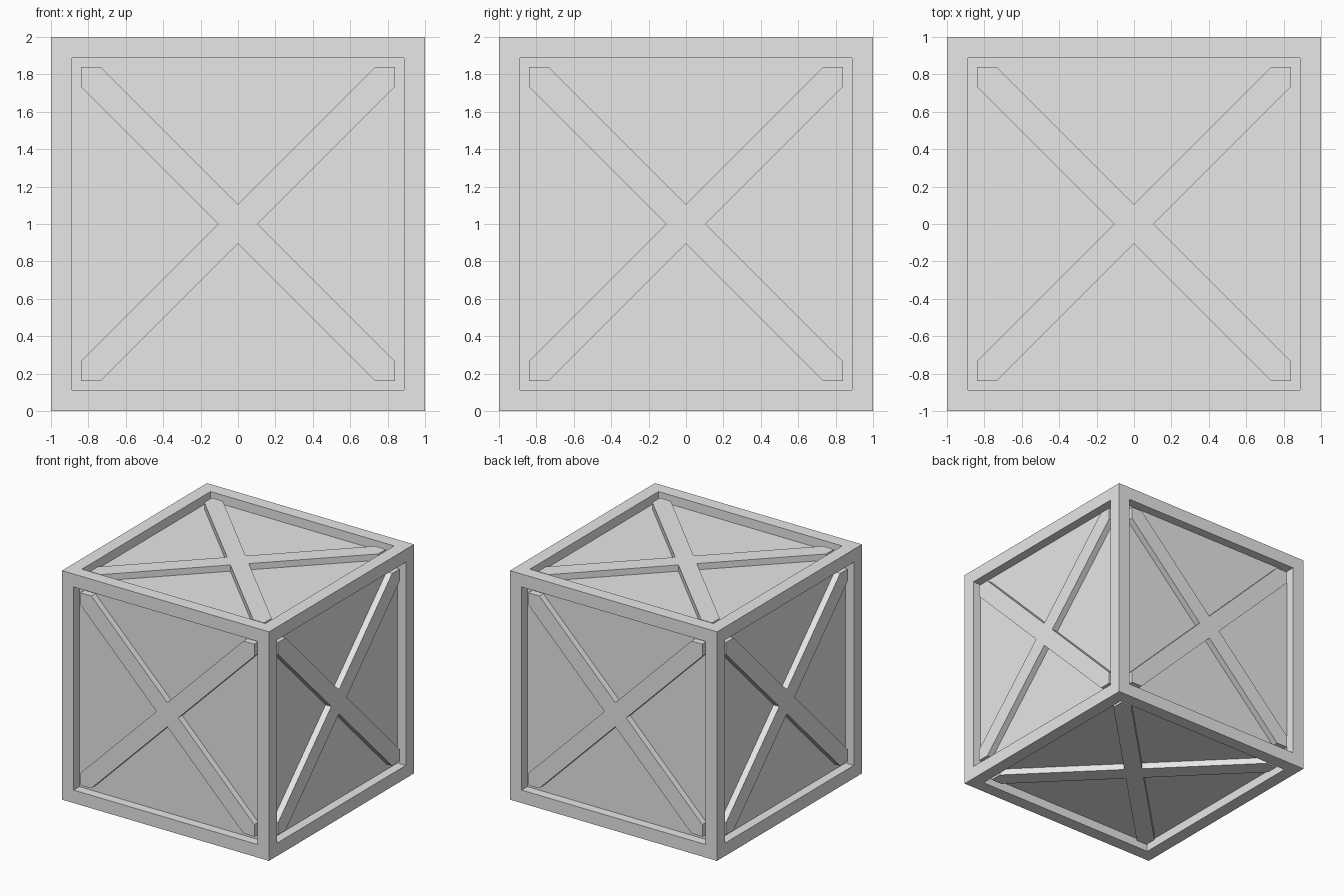
import bpy, bmesh
from math import pi
from mathutils import Matrix, Vector

if "Cube" in bpy.data.objects:
    bpy.data.objects.remove(bpy.data.objects["Cube"], do_unlink=True)

FRAME = 0.16          # width of the frame boards
RECESS = 0.08         # depth of the panels
BRACE_TOP = 0.025     # gap from frame face to brace face
NOTCH = 0.105         # centre to inner corner of the cross
OPEN = 1 - FRAME      # half size of the panel opening

grey = bpy.data.materials.new("light grey")
grey.use_nodes = True
colour = (0.8, 0.8, 0.8, 1)
grey.diffuse_color = colour
grey.node_tree.nodes["Principled BSDF"].inputs["Base Color"].default_value = colour


def finish(bm, name):
    bmesh.ops.recalc_face_normals(bm, faces=bm.faces)
    mesh = bpy.data.meshes.new(name)
    bm.to_mesh(mesh)
    bm.free()
    mesh.materials.append(grey)
    obj = bpy.data.objects.new(name, mesh)
    bpy.context.collection.objects.link(obj)
    return obj


# Crate body: a cube with a sunken panel on every side
bm = bmesh.new()
bmesh.ops.create_cube(bm, size=2, matrix=Matrix.Translation((0, 0, 1)))
panels = bm.faces[:]
bmesh.ops.inset_individual(bm, faces=panels, thickness=FRAME)
for panel in panels:
    inward = -panel.normal.copy()
    new = bmesh.ops.extrude_discrete_faces(bm, faces=[panel])["faces"]
    bmesh.ops.translate(bm, verts=new[0].verts, vec=inward * RECESS)
finish(bm, "crate_body")


def cross_brace(name, turn):
    """Diagonal cross filling one opening, turned from the top to its side."""
    bm = bmesh.new()
    arm = [(NOTCH, 0), (OPEN, OPEN - NOTCH), (OPEN, OPEN), (OPEN - NOTCH, OPEN)]
    outline = [Matrix.Rotation(q * pi / 2, 3, "Z") @ Vector((x, y, 1 - RECESS))
               for q in range(4) for x, y in arm]
    base = bm.faces.new([bm.verts.new(p) for p in outline])
    top = bmesh.ops.extrude_face_region(bm, geom=[base])["geom"]
    bmesh.ops.translate(bm, verts=[v for v in top if isinstance(v, bmesh.types.BMVert)],
                        vec=(0, 0, RECESS - BRACE_TOP))
    bm.transform(Matrix.Translation((0, 0, 1)) @ turn)
    finish(bm, name)


# One cross on each of the six sides
sides = {"top": (0, "X"), "bottom": (pi, "X"), "front": (pi / 2, "X"),
         "back": (-pi / 2, "X"), "left": (pi / 2, "Y"), "right": (-pi / 2, "Y")}
for side, (angle, axis) in sides.items():
    cross_brace(side + "_cross_brace", Matrix.Rotation(angle, 4, axis))
